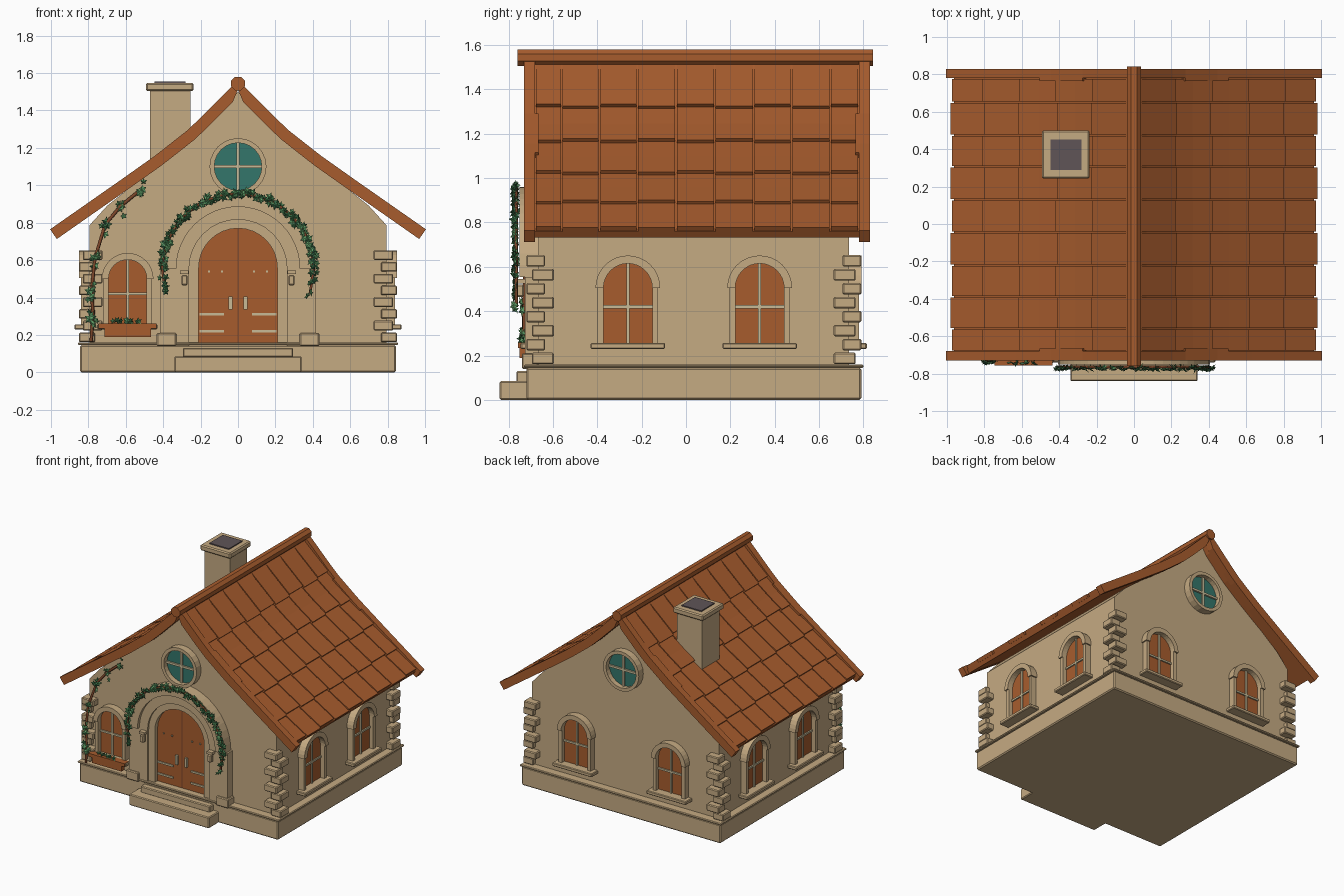
import bpy, bmesh, math, random
from mathutils import Matrix, Vector, Euler

random.seed(4)
cube = bpy.data.objects.get("Cube")
if cube:
    bpy.data.objects.remove(cube, do_unlink=True)


def material(name, r, g, b):
    m = bpy.data.materials.new(name)
    m.use_nodes = True
    m.diffuse_color = (r, g, b, 1)
    m.node_tree.nodes["Principled BSDF"].inputs["Base Color"].default_value = (r, g, b, 1)
    return m


STONE = material("sandstone", .56, .405, .225)
CLAY = material("terracotta brown", .39, .108, .027)
GLASS = material("teal glass", .034, .18, .145)
TRIM = material("pale trim", .58, .50, .31)
SOOT = material("soot grey", .115, .09, .095)
STEM = material("vine bark", .2, .06, .022)
LEAF = material("leaf green", .13, .38, .15)
IVY = material("dark ivy green", .045, .17, .065)


# Each wall has its own frame: u along the wall, d outward, w up
def frame(x, y, turn):
    return Matrix.Translation((x, y, 0)) @ Matrix.Rotation(math.radians(turn), 4, 'Z')


WORLD = Matrix()
FRONT, RIGHT = frame(0, -.665, 0), frame(.795, .035, 90)
BACK, LEFT = frame(0, .735, 180), frame(-.795, .035, 270)


def finish(name, bm, mats, place=WORLD, bevel=0):
    bmesh.ops.recalc_face_normals(bm, faces=bm.faces)
    me = bpy.data.meshes.new(name)
    bm.to_mesh(me)
    bm.free()
    ob = bpy.data.objects.new(name, me)
    ob.matrix_world = place
    for m in mats:
        me.materials.append(m)
    bpy.context.collection.objects.link(ob)
    if bevel:
        mod = ob.modifiers.new("soft edge", 'BEVEL')
        mod.width, mod.segments = bevel, 1
    return ob


def prism(name, pts, d0, d1, mat, place=WORLD, bevel=0):
    bm = bmesh.new()
    a, b = [[bm.verts.new((u, -d, w)) for u, w in pts] for d in (d0, d1)]
    bm.faces.new(a)
    bm.faces.new(b[::-1])
    for i in range(len(pts)):
        j = (i + 1) % len(pts)
        bm.faces.new((a[i], a[j], b[j], b[i]))
    return finish(name, bm, [mat], place, bevel)


def block(name, u0, u1, w0, w1, d0, d1, mat, place=WORLD, bevel=0):
    return prism(name, [(u0, w0), (u1, w0), (u1, w1), (u0, w1)], d0, d1, mat, place, bevel)


def arc(u, w, r, a0=0, a1=180, n=16):
    return [(u + r * math.cos(math.radians(a0 + (a1 - a0) * i / n)),
             w + r * math.sin(math.radians(a0 + (a1 - a0) * i / n))) for i in range(n + 1)]


def arched(u, r, spring, foot):
    return [(u + r, foot)] + arc(u, spring, r) + [(u - r, foot)]


# Solid strip between an outer and an inner path
def band(name, outer, inner, d0, d1, mat, place, closed=False):
    bm = bmesh.new()
    rings = [[bm.verts.new((p[0], -d, p[1])) for p in path]
             for path, d in ((outer, d0), (outer, d1), (inner, d1), (inner, d0))]
    n = len(outer)
    for k in range(4):
        p, q = rings[k], rings[(k + 1) % 4]
        for i in range(n if closed else n - 1):
            j = (i + 1) % n
            bm.faces.new((p[i], p[j], q[j], q[i]))
    if not closed:
        for i in (0, -1):
            bm.faces.new([r[i] for r in rings])
    return finish(name, bm, [mat], place)


# Foundation, ledge and steps
block("foundation", -.845, .845, 0, .145, -.79, .72, STONE, bevel=.008)
block("foundation_ledge", -.855, .855, .145, .16, -.80, .73, STONE, bevel=.005)
block("lower_step", -.34, .34, 0, .085, .70, .84, STONE, bevel=.006)
block("upper_step", -.295, .295, .08, .13, .70, .765, STONE, bevel=.006)

# Walls with gables
half = [(.795, .15), (.795, .785), (.70, .89), (.437, 1.10), (.25, 1.25)]
prism("walls", half + [(0, 1.5)] + [(-x, z) for x, z in half[::-1]], -.735, .665, STONE)

# Corner stones, alternately long on each face
for sx in (-1, 1):
    for sy, wall_y in ((-1, -.665), (1, .735)):
        for k in range(8):
            z = .187 + k * .0628
            ox, oy, ix, iy = (.055, .03, .03, .07) if k % 2 == 0 else (.035, .055, .07, .03)
            xs = sorted((sx * (.795 + ox), sx * (.795 - ix)))
            ys = sorted((-wall_y - sy * oy, -wall_y + sy * iy))
            block("corner_stone", *xs, z - .026, z + .026, *ys, STONE, bevel=.006)


# Arched windows
def window(place, u, r=.11, spring=.505):
    prism("window_pane", arched(u, r, spring, .25), 0, .012, CLAY, place)
    block("window_post", u - .007, u + .007, .25, spring + r, .01, .022, TRIM, place)
    block("window_crossbar", u - r, u + r, .413, .427, .01, .022, TRIM, place)
    band("window_arch", arc(u, spring, r + .036), arc(u, spring, r), 0, .055, STONE, place)
    for s in (-1, 1):
        a, b = sorted((u + s * r, u + s * (r + .026)))
        block("window_jamb", a, b, .25, spring, 0, .045, STONE, place)
    block("window_sill", u - r - .058, u + r + .058, .23, .257, 0, .08, STONE, place, .005)


for place in (RIGHT, LEFT):
    for u in (-.297, .297):
        window(place, u)
for u in (-.4, .4):
    window(BACK, u)
window(FRONT, -.59, .102, .5)

# Round gable windows
for place in (FRONT, BACK):
    prism("round_pane", arc(0, 1.1, .13, 0, 345, 23), 0, .015, GLASS, place)
    band("round_frame", arc(0, 1.1, .152, 0, 345, 23), arc(0, 1.1, .127, 0, 345, 23),
         0, .055, STONE, place, True)
    block("round_post", -.008, .008, .975, 1.225, .01, .028, TRIM, place)
    block("round_crossbar", -.126, .126, 1.092, 1.108, .01, .028, TRIM, place)

# Door portal: stepped arches, pilasters and lamps
band("outer_arch", arc(0, .555, .405, n=24), arc(0, .555, .33, n=24), 0, .085, STONE, FRONT)
band("middle_arch", arched(0, .335, .555, .14), arched(0, .262, .555, .14), 0, .06, STONE, FRONT)
band("door_frame", arched(0, .264, .56, .14), arched(0, .21, .56, .14), 0, .045, STONE, FRONT)
prism("door_leaves", arched(0, .212, .56, .14), 0, .012, CLAY, FRONT)
block("door_gap", -.003, .003, .16, .765, .012, .014, STEM, FRONT)
for s in (-1, 1):
    def pair(name, a, b, *rest):
        block(name, *sorted((s * a, s * b)), *rest)
    pair("pilaster", .335, .418, .14, .555, 0, .06, STONE, FRONT)
    pair("pilaster_base", .33, .435, .14, .21, 0, .075, STONE, FRONT, .006)
    for z in (.22, .31):
        pair("door_strap", .075, .205, z - .007, z + .007, .012, .02, TRIM, FRONT)
    pair("door_handle", .03, .05, .335, .405, .012, .03, TRIM, FRONT)
    for x in (.08, .15):
        pair("door_nail", x, x + .01, .535, .545, .012, .02, TRIM, FRONT)
    pair("lamp_bracket", .265, .31, .525, .545, .05, .095, STONE, FRONT)
    pair("lamp_body", .27, .303, .465, .52, .065, .098, STONE, FRONT, .006)

# Roof curve: a point at distance x from the ridge, lifted along the normal
CURVE = [(0, 1.55), (.25, 1.30), (.437, 1.153), (.625, 1.02), (1, .758)]


def height(x):
    for (x0, z0), (x1, z1) in zip(CURVE, CURVE[1:]):
        if x <= x1 or x1 == 1:
            return z0 + (z1 - z0) * (x - x0) / (x1 - x0)


def on_roof(x, lift):
    n = Vector((height(x - .03) - height(x + .03), .06)).normalized()
    return (max(0, x + n.x * lift), height(x) + n.y * lift)


def roof_slab(name, s, x0, x1, y0, y1, low, lift0, lift1, steps=2):
    xs = [x0 + (x1 - x0) * i / steps for i in range(steps + 1)]
    top = [on_roof(x, lift0 + (lift1 - lift0) * i / steps) for i, x in enumerate(xs)]
    under = [on_roof(x, low) for x in xs[::-1]]
    prism(name, [(s * x, z) for x, z in top + under], -y1, -y0, CLAY)


ROWS = [.025, .22, .41, .61, .80, .97]
COLUMNS = [-.68, -.56, -.39, -.22, -.045, .13, .305, .475, .65, .78]
for s in (-1, 1):
    roof_slab("roof_deck", s, 0, .975, -.685, .785, -.052, -.02, -.02, 12)
    for r, (x0, x1) in enumerate(zip(ROWS, ROWS[1:])):
        for c, (y0, y1) in enumerate(zip(COLUMNS, COLUMNS[1:])):
            slip = .008 * ((c + r) % 2)
            roof_slab("roof_tile", s, x0, x1 + slip, y0 + .004, y1 - .004, -.022, -.013, .004)
    # Verge boards in overlapping lengths
    for i, (x0, x1) in enumerate(((0, .27), (.27, .5), (.5, 1))):
        w = .015 * (i == 1)
        roof_slab("verge_board", s, x0, x1, -.73, -.68 + w, -.055, .008, .008, 4)
        roof_slab("verge_board", s, x0, x1, .78 - w, .83, -.055, .008, .008, 4)
prism("ridge_beam", arc(0, 1.543, .04, 22.5, 337.5, 7), -.842, .76, CLAY)

# Chimney
block("chimney_stack", -.47, -.255, 1.0, 1.51, -.475, -.265, STONE)
block("chimney_cap", -.493, -.237, 1.503, 1.547, -.50, -.243, STONE, bevel=.008)
block("chimney_opening", -.446, -.28, 1.54, 1.555, -.452, -.29, SOOT)

# Flower box
block("flower_box", -.715, -.465, .19, .24, .05, .085, CLAY, FRONT)
block("flower_box_rim", -.745, -.435, .235, .26, .04, .092, CLAY, FRONT)


# Climbing plants: a stem with scattered lobed leaves
def stem(name, pts, radius):
    cu = bpy.data.curves.new(name, 'CURVE')
    cu.dimensions, cu.bevel_depth, cu.bevel_resolution = '3D', radius, 1
    sp = cu.splines.new('POLY')
    sp.points.add(len(pts) - 1)
    for p, q in zip(sp.points, pts):
        p.co = (*q, 1)
    cu.materials.append(STEM)
    bpy.context.collection.objects.link(bpy.data.objects.new(name, cu))


def leaves(name, pts, count, spread, size, dark_share):
    bm = bmesh.new()
    for i in range(count):
        t = (i + random.random()) / count * (len(pts) - 1.001)
        k = int(t)
        mid = Vector(pts[k]).lerp(Vector(pts[k + 1]), t - k)
        mid += Vector((random.uniform(-1, 1), random.uniform(-.7, .2), random.uniform(-1, 1))) * spread
        turn = Euler((random.uniform(-.7, .7), random.uniform(0, 6.28), random.uniform(-.7, .7))).to_matrix()
        scale = size * random.uniform(.75, 1.2)
        rim = [bm.verts.new(mid + turn @ Vector((math.cos(a * .628), 0, math.sin(a * .628)))
                            * scale * (1 if a % 2 == 0 else .5)) for a in range(10)]
        hub = bm.verts.new(mid + turn @ Vector((0, -.3 * scale, 0)))
        shade = int(random.random() < dark_share)
        for a in range(10):
            bm.faces.new((rim[a], rim[(a + 1) % 10], hub)).material_index = shade
    finish(name, bm, [LEAF, IVY])


ivy = [(x, -.765, z) for x, z in [(.385, .42)] + arc(0, .55, .405, 0, 180, 24) + [(-.385, .42)]]
stem("ivy_stem", ivy, .008)
leaves("ivy_leaves", ivy, 190, .02, .022, .6)
vine = [(-.785, -.725, .165), (-.775, -.73, .30), (-.782, -.73, .44), (-.765, -.725, .61),
        (-.71, -.70, .79), (-.63, -.69, .886), (-.52, -.685, .977)]
stem("vine_stem", vine, .009)
for p in [vine[1]] + vine[2:]:
    leaves("vine_leaves", [Vector(p) + Vector((0, 0, -.04)), Vector(p) + Vector((0, 0, .03))], 6, .022, .026, .2)
leaves("flower_box_leaves", [(-.66, -.74, .27), (-.52, -.74, .27)], 12, .012, .02, .2)
